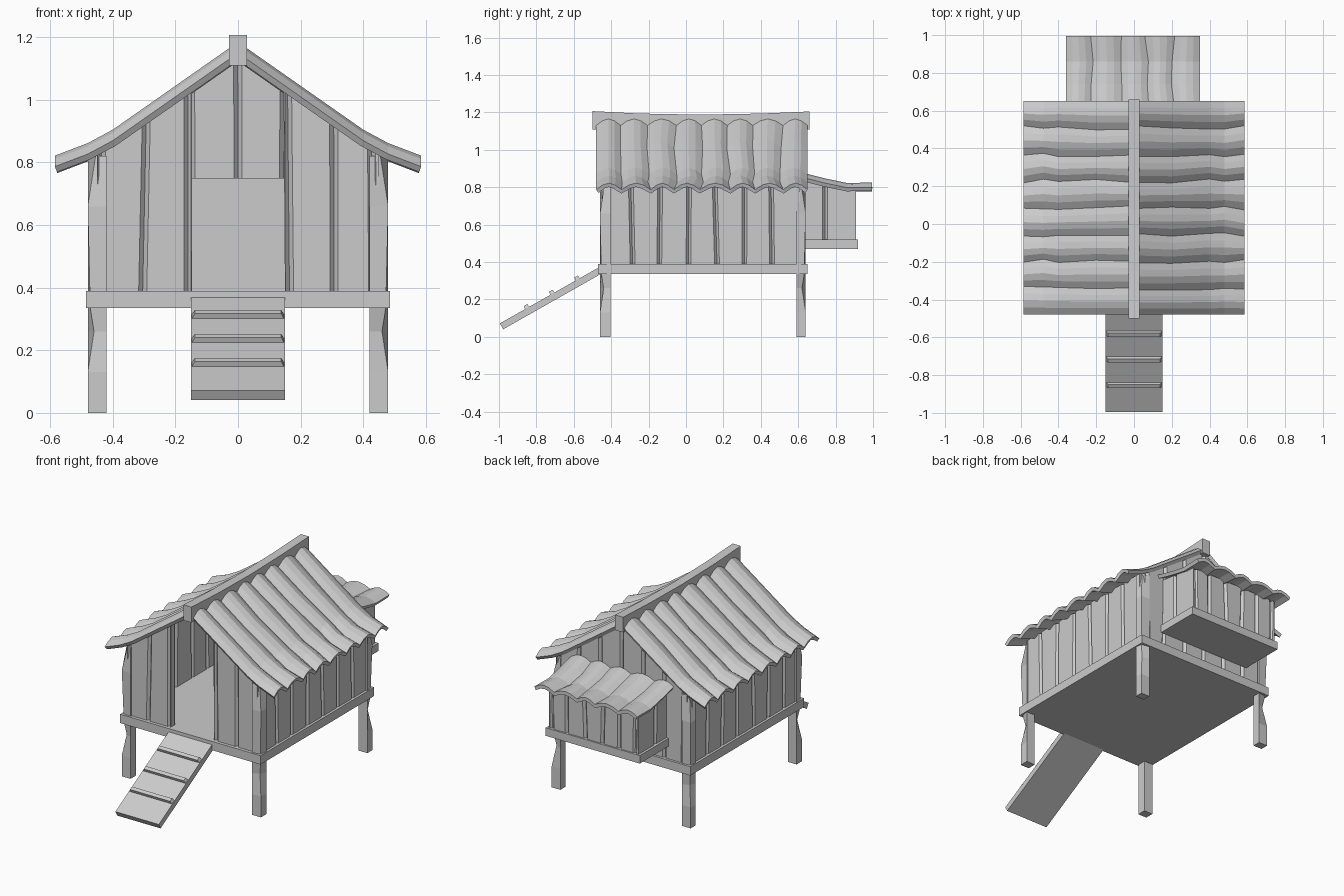
import bpy, bmesh, math, random
from mathutils import Vector

random.seed(4)
old = bpy.data.objects.get("Cube")
if old:
    bpy.data.objects.remove(old, do_unlink=True)

wood = bpy.data.materials.new("plain_grey")
wood.use_nodes = True
GREY = (0.6, 0.6, 0.6, 1)
wood.diffuse_color = GREY
wood.node_tree.nodes["Principled BSDF"].inputs["Base Color"].default_value = GREY


def finish(name, bm):
    me = bpy.data.meshes.new(name)
    bmesh.ops.recalc_face_normals(bm, faces=bm.faces)
    bm.to_mesh(me)
    bm.free()
    me.materials.append(wood)
    ob = bpy.data.objects.new(name, me)
    bpy.context.collection.objects.link(ob)
    return ob


def loft(name, rings):
    """Solid through a row of four-sided rings."""
    bm = bmesh.new()
    rows = [[bm.verts.new(p) for p in r] for r in rings]
    for a, b in zip(rows, rows[1:]):
        for i in range(4):
            j = (i + 1) % 4
            bm.faces.new((a[i], a[j], b[j], b[i]))
    bm.faces.new(rows[0])
    bm.faces.new(rows[-1])
    return finish(name, bm)


def rect(x0, x1, y0, y1, z):
    return [Vector(p) for p in ((x0, y0, z), (x1, y0, z), (x1, y1, z), (x0, y1, z))]


def box(name, x0, x1, y0, y1, z0, z1):
    return loft(name, [rect(x0, x1, y0, y1, z) for z in (z0, z1)])


def wall(name, place, u0, u1, grooves, z0, top, half=0.02):
    """Plank wall with V grooves on both faces; place(u, depth, z) gives the point."""
    cols = [(u0, u0, half)]
    for g in grooves:
        low, high = (g + random.uniform(-0.008, 0.008) for _ in range(2))
        cols += [(low - 0.013, high - 0.013, half), (low, high, 0.005), (low + 0.013, high + 0.013, half)]
    cols.append((u1, u1, half))
    loft(name, [[place(lo, -d, z0), place(lo, d, z0), place(hi, d, top(hi)), place(hi, -d, top(hi))]
                for lo, hi, d in cols])


def corrugated(name, place, profile, u0, u1, lumps, amp):
    """Wavy sheet: rounded lumps along u, following the profile downhill."""
    bm = bmesh.new()
    seg = 4
    step = (u1 - u0) / lumps
    rows = []
    for s, z in profile:
        shift = [random.uniform(-0.012, 0.012) for _ in range(lumps + 1)]
        shift[0] = shift[-1] = 0
        row = []
        for i in range(lumps * seg + 1):
            k, t = divmod(i, seg)
            f = t / seg
            nxt = shift[min(k + 1, lumps)]
            u = u0 + step * i / seg + shift[k] * (1 - f) + nxt * f
            row.append(bm.verts.new(place(u, s, z - amp * (1 - math.sin(math.pi * f)))))
        rows.append(row)
    for a, b in zip(rows, rows[1:]):
        for i in range(len(a) - 1):
            bm.faces.new((a[i], a[i + 1], b[i + 1], b[i]))
    ob = finish(name, bm)
    if ob.data.polygons[0].normal.z < 0:
        ob.data.flip_normals()
    mod = ob.modifiers.new("thickness", 'SOLIDIFY')
    mod.thickness = 0.022
    mod.offset = -1


ROOF = [(0.0, 1.185), (0.2, 1.045), (0.4, 0.905), (0.48, 0.862), (0.585, 0.822)]


def gable_top(x):
    x = abs(x)
    for (a, za), (b, zb) in zip(ROOF, ROOF[1:]):
        if x <= b:
            return za + (zb - za) * (x - a) / (b - a) - 0.045


# Floor platform
box("platform", -0.485, 0.485, -0.47, 0.65, 0.335, 0.39)

# Corner posts running from the ground to the eaves, with hewn notches
for sx, side in ((-1, "right"), (1, "left")):
    for y0, y1, end in ((-0.46, -0.405, "front"), (0.59, 0.64, "back")):
        rings = []
        for z, cut in ((0, 0), (0.13, 0), (0.26, 0.02), (0.335, 0.008), (0.66, 0), (0.82, 0.025)):
            r = rect(0.42, 0.48, y0, y1, z)
            corner = r[1] if end == "front" else r[2]
            corner.x -= cut
            corner.y += cut * (1 if end == "front" else -1)
            for p in r:
                p.x *= sx
            rings.append(r)
        loft(f"{end}_{side}_post", rings)

# Plank walls
for sx, side in ((-1, "right"), (1, "left")):
    wall(f"{side}_side_wall", lambda u, d, z, s=sx: (s * 0.45 + d, u, z), -0.42, 0.61,
         [-0.29, -0.14, 0.01, 0.16, 0.31, 0.46], 0.385, lambda u: 0.825)
    a, b = sorted((sx * 0.15, sx * 0.45))
    wall(f"front_{side}_wall", lambda u, d, z: (u, -0.43 + d, z), a, b,
         sorted((sx * 0.165, sx * 0.3, sx * 0.43)), 0.385, gable_top)
wall("back_wall", lambda u, d, z: (u, 0.615 + d, z), -0.45, 0.45,
     [-0.43, -0.3, -0.15, 0, 0.15, 0.3, 0.43], 0.385, gable_top)
box("inner_back_panel", -0.32, 0.32, 0.575, 0.6, 0.385, 0.75)

# Main roof and sagging ridge beam
for sx, side in ((-1, "right"), (1, "left")):
    corrugated(f"{side}_roof", lambda u, s, z, k=sx: (k * s, u, z), ROOF, -0.48, 0.65, 8, 0.035)
loft("ridge_beam", [[(-0.028, y, 1.11 + lo), (0.028, y, 1.11 + lo), (0.028, y, hi), (-0.028, y, hi)]
                    for y, lo, hi in ((-0.5, 0, 1.207), (-0.25, 0, 1.194), (0.08, 0, 1.188),
                                      (0.4, 0, 1.194), (0.66, 0, 1.205))])

# Nest box on the back
box("nest_floor", -0.325, 0.325, 0.635, 0.92, 0.47, 0.52)
wall("nest_back_wall", lambda u, d, z: (u, 0.89 + d, z), -0.31, 0.31,
     [-0.29, -0.18, -0.06, 0.06, 0.18, 0.29], 0.515, lambda u: 0.792)
for sx, side in ((-1, "right"), (1, "left")):
    wall(f"nest_{side}_wall", lambda u, d, z, s=sx: (s * 0.29 + d, u, z), 0.63, 0.9,
         [0.74, 0.885], 0.515, lambda u: 0.83 - max(0, u - 0.65) * 0.16)
corrugated("nest_roof", lambda u, s, z: (u, s, z),
           [(0.635, 0.875), (0.74, 0.848), (0.86, 0.823), (0.995, 0.825)], -0.36, 0.35, 5, 0.025)

# Entry ramp with cleats
def ramp_point(x, t, h):
    y0, z0, y1, z1 = -0.465, 0.372, -0.995, 0.072
    n = Vector((0, z1 - z0, y0 - y1)).normalized()
    n = Vector((0, -abs(n.y), abs(n.z)))
    return Vector((x, y0 + (y1 - y0) * t, z0 + (z1 - z0) * t)) + n * h


loft("ramp", [[ramp_point(-0.15, t, -0.036), ramp_point(0.15, t, -0.036),
               ramp_point(0.15, t, 0), ramp_point(-0.15, t, 0)] for t in (0, 1)])
for i, t in enumerate((0.215, 0.47, 0.725)):
    loft(f"ramp_cleat_{i + 1}", [[ramp_point(s * w, t - 0.022, h), ramp_point(s * w, t + 0.022, h),
                                  ramp_point(s * v, t + 0.018, h + 0.02), ramp_point(s * v, t - 0.018, h + 0.02)]
                                 for s, w, v, h in ((-1, 0.148, 0.138, -0.002), (1, 0.148, 0.138, -0.002))])
